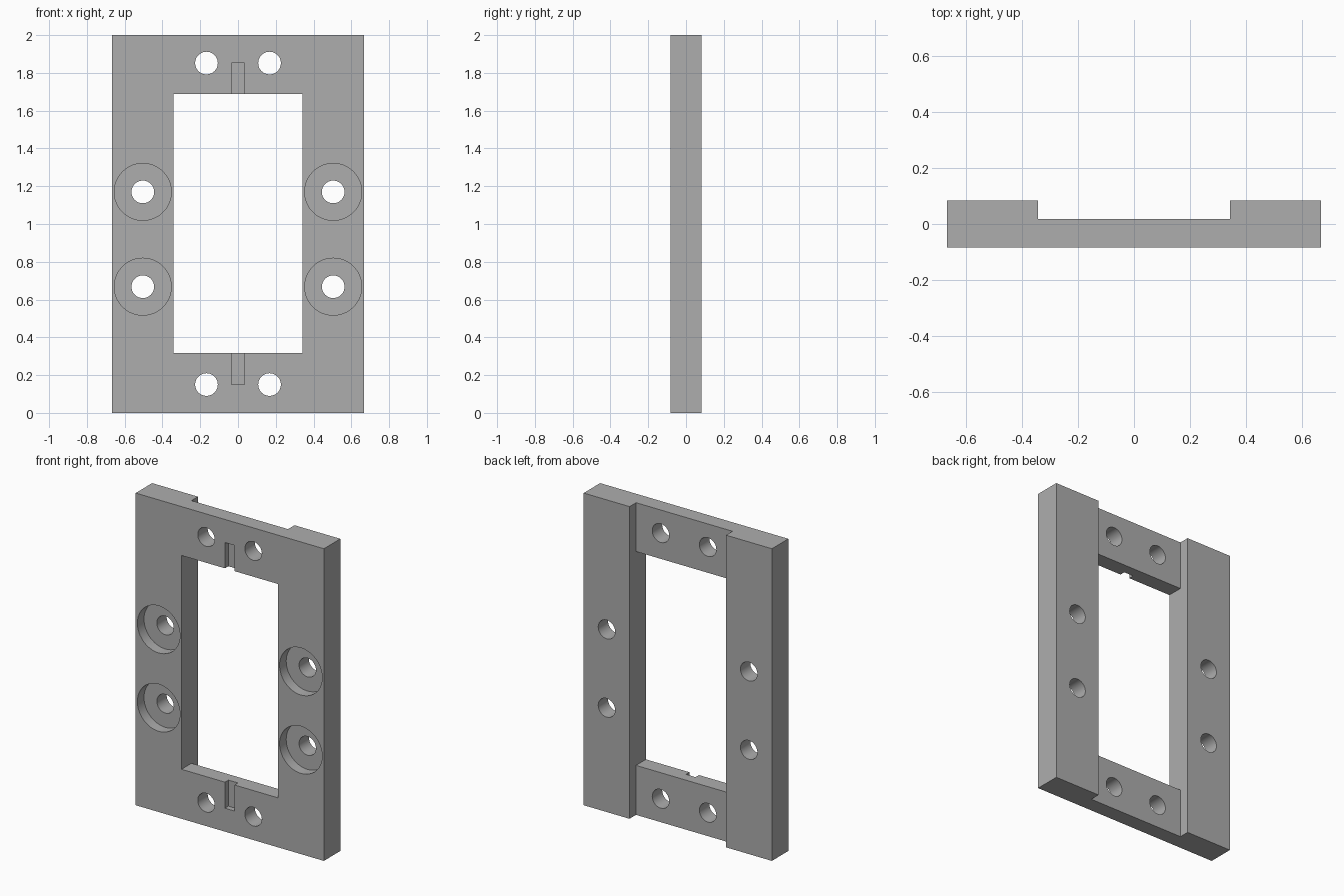
import bpy
import bmesh
import math
from mathutils import Matrix

cube = bpy.data.objects.get("Cube")
if cube:
    bpy.data.objects.remove(cube, do_unlink=True)

W, H, D = 0.667, 2.0, 0.0833      # half width, height, half thickness
IN = 0.342                        # half width of window and rear channel
CHANNEL_Y = 0.0175                # floor of the rear channel

grey = bpy.data.materials.new("plain grey")
grey.use_nodes = True
grey.diffuse_color = (0.42, 0.42, 0.42, 1)
grey.node_tree.nodes["Principled BSDF"].inputs["Base Color"].default_value = (0.42, 0.42, 0.42, 1)


def make_object(name, bm):
    bmesh.ops.recalc_face_normals(bm, faces=bm.faces)
    mesh = bpy.data.meshes.new(name)
    bm.to_mesh(mesh)
    bm.free()
    mesh.materials.append(grey)
    obj = bpy.data.objects.new(name, mesh)
    bpy.context.collection.objects.link(obj)
    return obj


def box(name, x0, x1, y0, y1, z0, z1):
    bm = bmesh.new()
    bmesh.ops.create_cube(bm, size=1)
    bmesh.ops.scale(bm, vec=(x1 - x0, y1 - y0, z1 - z0), verts=bm.verts)
    bmesh.ops.translate(bm, vec=((x0 + x1) / 2, (y0 + y1) / 2, (z0 + z1) / 2), verts=bm.verts)
    return make_object(name, bm)


def drill(name, x, z, radius, y0, y1):
    bm = bmesh.new()
    bmesh.ops.create_cone(bm, cap_ends=True, segments=48, radius1=radius, radius2=radius, depth=y1 - y0)
    bmesh.ops.rotate(bm, matrix=Matrix.Rotation(math.pi / 2, 3, "X"), verts=bm.verts)
    bmesh.ops.translate(bm, vec=(x, (y0 + y1) / 2, z), verts=bm.verts)
    return make_object(name, bm)


# Frame body: channel-shaped section extruded upward
section = [(-W, -D), (W, -D), (W, D), (IN, D), (IN, CHANNEL_Y), (-IN, CHANNEL_Y), (-IN, D), (-W, D)]
bm = bmesh.new()
face = bm.faces.new([bm.verts.new((x, y, 0)) for x, y in section])
extruded = bmesh.ops.extrude_face_region(bm, geom=[face])["geom"]
bmesh.ops.translate(bm, vec=(0, 0, H), verts=[v for v in extruded if isinstance(v, bmesh.types.BMVert)])
frame = make_object("mounting_frame", bm)

# Central window and the small front grooves above and below it
cutters = [
    box("window_cutter", -IN, IN, -0.3, 0.3, 0.317, 1.687),
    box("lower_groove_cutter", -0.034, 0.034, -0.3, -D + 0.035, 0.15, 0.4),
    box("upper_groove_cutter", -0.034, 0.034, -0.3, -D + 0.035, 1.6, 1.852),
]

# Through holes, with counterbores on the side rails
for side in (-1, 1):
    for z in (0.15, 1.852):
        cutters.append(drill("crossbar_hole_cutter", side * 0.167, z, 0.06, -0.3, 0.3))
    for z in (0.668, 1.17):
        cutters.append(drill("rail_hole_cutter", side * 0.504, z, 0.06, -0.3, 0.3))
        cutters.append(drill("counterbore_cutter", side * 0.504, z, 0.151, -0.3, -D + 0.067))

# Cut, apply and tidy up
bpy.context.view_layer.objects.active = frame
for cutter in cutters:
    mod = frame.modifiers.new("cut", "BOOLEAN")
    mod.operation = "DIFFERENCE"
    mod.solver = "EXACT"
    mod.object = cutter
    bpy.ops.object.modifier_apply(modifier=mod.name)
    bpy.data.objects.remove(cutter, do_unlink=True)

bpy.ops.object.select_all(action="DESELECT")
frame.select_set(True)
bpy.ops.object.shade_smooth_by_angle(angle=math.radians(30))
